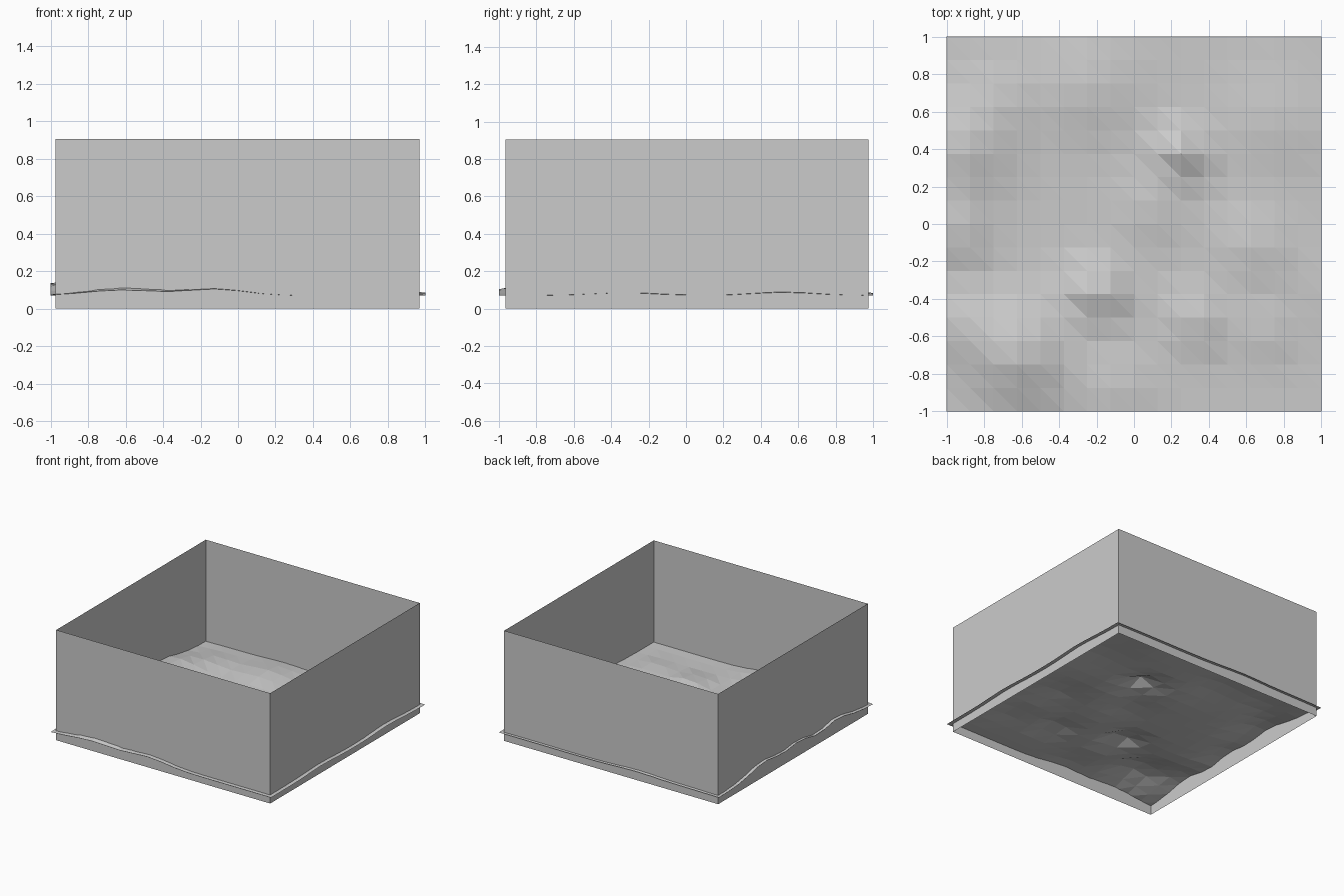
import bpy
from math import exp

if "Cube" in bpy.data.objects:
    bpy.data.objects.remove(bpy.data.objects["Cube"])


def add_mesh(name, verts, faces):
    mesh = bpy.data.meshes.new(name)
    mesh.from_pydata(verts, [], faces)
    mesh.update()
    obj = bpy.data.objects.new(name, mesh)
    bpy.context.collection.objects.link(obj)
    return obj


# Four thin boundary walls, open at top and bottom
corners = [(-0.975, -0.965), (0.968, -0.965), (0.968, 0.975), (-0.975, 0.975)]
WALL_TOP = 0.905
verts = [(x, y, z) for z in (0, WALL_TOP) for x, y in corners]
faces = [(i, (i + 1) % 4, (i + 1) % 4 + 4, i + 4) for i in range(4)]
add_mesh("boundary_walls", verts, faces)

# Low-poly ground: flat level plus rounded hills (x, y, height, radius)
BASE = 0.07
hills = [
    (-0.62, -0.70, 0.11, 0.26), (-0.12, -0.90, 0.042, 0.22),
    (-0.20, -0.36, 0.08, 0.15), (-0.92, 0.40, 0.075, 0.24),
    (-0.98, -0.05, 0.065, 0.20), (-0.96, -0.52, 0.055, 0.19),
    (-0.25, 0.72, 0.045, 0.25), (0.25, 0.38, 0.085, 0.13),
    (0.65, -0.12, 0.04, 0.20), (0.33, -0.52, 0.045, 0.15),
    (0.72, 0.55, 0.03, 0.25), (-0.70, 0.68, 0.03, 0.20),
    (0.70, -0.58, 0.025, 0.15), (1.00, -0.35, 0.014, 0.20),
    (0.10, 0.08, 0.03, 0.18), (1.00, 0.50, 0.008, 0.20),
]


def height(x, y):
    return BASE + sum(h * exp(-((x - a) ** 2 + (y - b) ** 2) / r ** 2)
                      for a, b, h, r in hills)


N = 16
verts, faces = [], []
for j in range(N + 1):
    for i in range(N + 1):
        x, y = -1 + 2 * i / N, -1 + 2 * j / N
        verts.append((x, y, height(x, y)))
for j in range(N):
    for i in range(N):
        a = j * (N + 1) + i
        b, c, d = a + 1, a + N + 2, a + N + 1
        faces += [(a, b, d), (b, c, d)]
add_mesh("ground_terrain", verts, faces)
